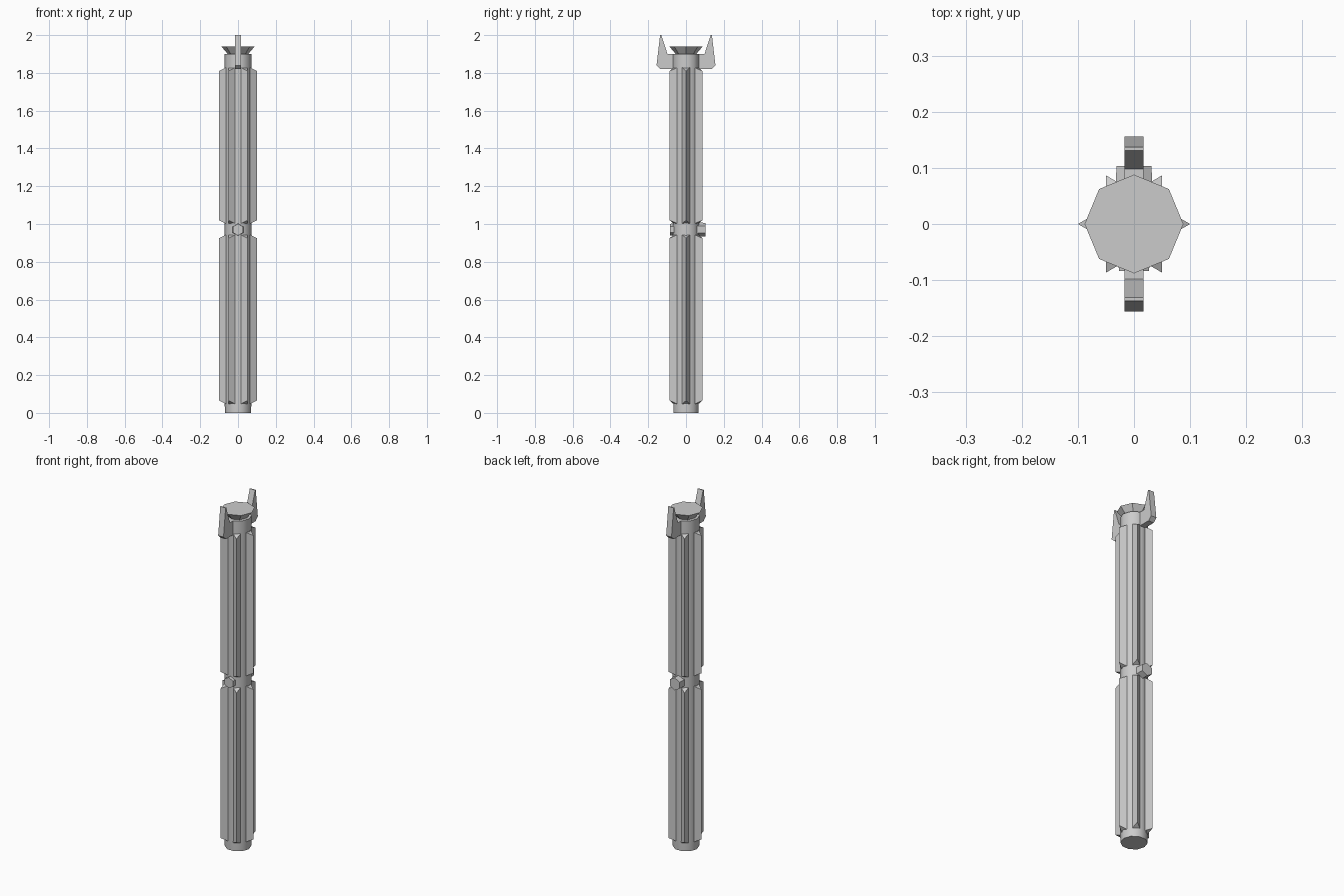
import bpy, bmesh, math
from mathutils import Matrix, Vector

cube = bpy.data.objects.get("Cube")
if cube:
    bpy.data.objects.remove(cube, do_unlink=True)

grey = bpy.data.materials.new("metal_grey")
grey.use_nodes = True
colour = (0.6, 0.6, 0.6, 1)
grey.diffuse_color = colour
grey.node_tree.nodes["Principled BSDF"].inputs["Base Color"].default_value = colour


def finish(name, bm, smooth=None):
    bmesh.ops.recalc_face_normals(bm, faces=bm.faces)
    mesh = bpy.data.meshes.new(name)
    bm.to_mesh(mesh)
    bm.free()
    mesh.materials.append(grey)
    obj = bpy.data.objects.new(name, mesh)
    bpy.context.collection.objects.link(obj)
    if smooth:
        bpy.ops.object.select_all(action='DESELECT')
        obj.select_set(True)
        bpy.context.view_layer.objects.active = obj
        bpy.ops.object.shade_smooth_by_angle(angle=math.radians(smooth))
    return obj


def loft(name, rings, smooth=None):
    """Join equal-length rings of points and cap both ends."""
    bm = bmesh.new()
    loops = [[bm.verts.new(p) for p in ring] for ring in rings]
    n = len(loops[0])
    for a, b in zip(loops, loops[1:]):
        for i in range(n):
            j = (i + 1) % n
            bm.faces.new((a[i], a[j], b[j], b[i]))
    bm.faces.new(loops[0])
    bm.faces.new(loops[-1])
    return finish(name, bm, smooth)


def ring(sides, radius, z):
    return [Vector((radius * math.cos(math.tau * i / sides),
                    radius * math.sin(math.tau * i / sides), z)) for i in range(sides)]


# Main tube and flared emitter disc
loft("hilt_body", [ring(10, 0.069, 0), ring(10, 0.071, 0.06), ring(10, 0.071, 1.90)], smooth=40)
loft("emitter_flare", [ring(8, 0.05, 1.895), ring(8, 0.088, 1.94)])

# Two tiers of six triangular grip ridges with sloped ends
for tier, low, high in (("lower", 0.065, 0.925), ("upper", 1.02, 1.81)):
    for k in range(6):
        turn = Matrix.Rotation(k * math.tau / 6, 3, 'Z')
        rings = []
        for z, slope in ((low, -0.02), (high, 0.02)):
            rings.append([turn @ Vector(p) for p in
                          ((0.1, 0, z), (0.06, 0.023, z + slope), (0.06, -0.023, z + slope))])
        loft(f"{tier}_grip_ridge_{k + 1}", rings)

# Hexagonal buttons between the grips
for name, side, reach, radius in (("front_button", -1, 0.084, 0.031),
                                  ("back_button", 1, 0.103, 0.036)):
    rings = []
    for y, r in ((0.04, radius + 0.003), (reach, radius)):
        rings.append([(p.y, side * y, 0.97 + p.x) for p in ring(6, r, 0)])
    loft(name, rings)

# Claw prongs either side of the emitter
profile = [(0.05, 1.82), (0.135, 1.82), (0.156, 1.84), (0.137, 2.0),
           (0.131, 2.0), (0.098, 1.90), (0.05, 1.90)]
for name, side in (("front_prong", -1), ("back_prong", 1)):
    loft(name, [[(x, side * y, z) for y, z in profile] for x in (-0.017, 0.017)])
